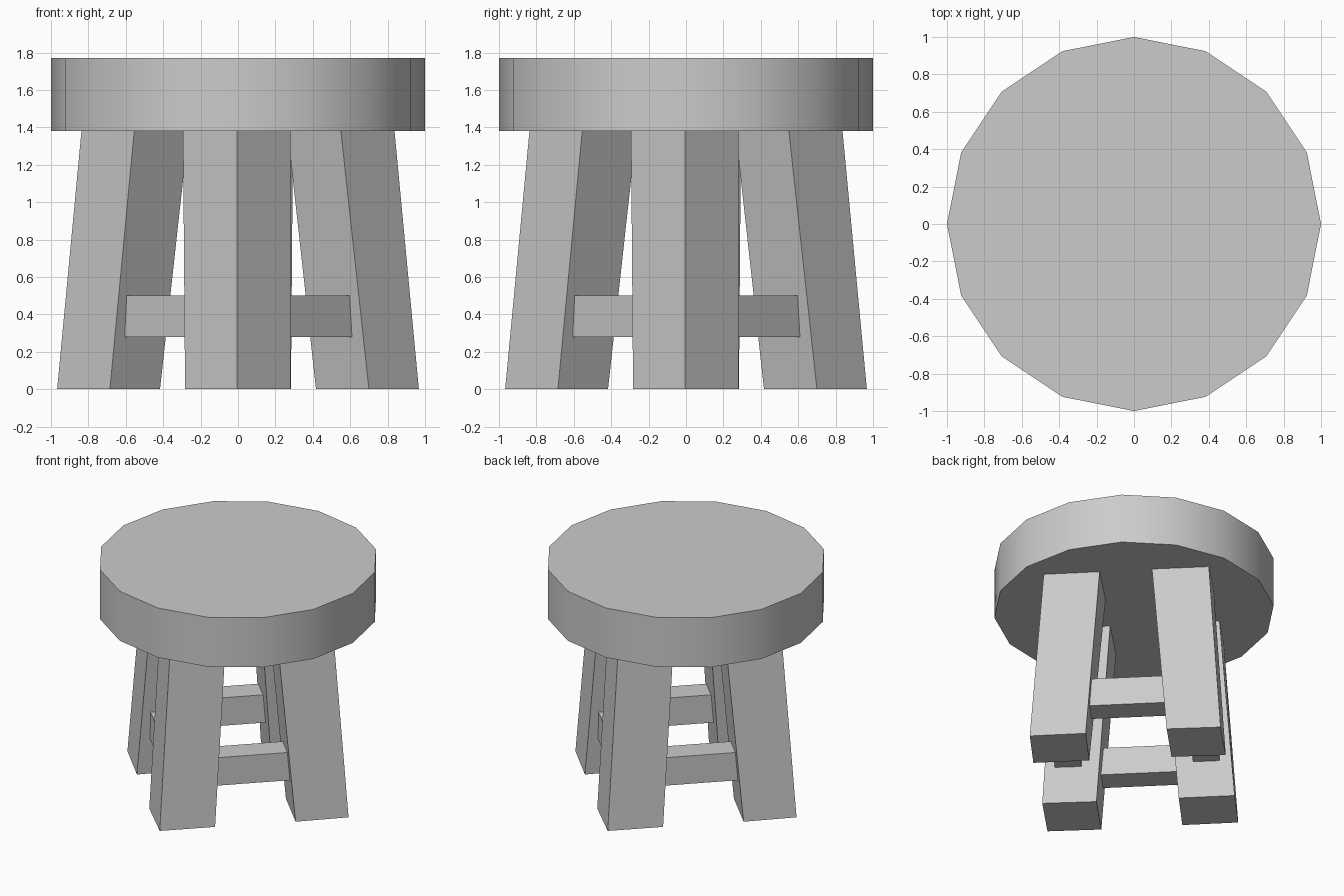
import bpy
import bmesh
import math
from mathutils import Matrix, Vector

cube = bpy.data.objects.get("Cube")
if cube:
    bpy.data.objects.remove(cube)

SEAT_BOTTOM, SEAT_TOP = 1.38, 1.77

grey = bpy.data.materials.new("plain grey")
grey.use_nodes = True
colour = (0.6, 0.6, 0.6, 1)
grey.diffuse_color = colour
grey.node_tree.nodes["Principled BSDF"].inputs["Base Color"].default_value = colour


def add_object(name, bm):
    bmesh.ops.recalc_face_normals(bm, faces=bm.faces[:])
    mesh = bpy.data.meshes.new(name)
    bm.to_mesh(mesh)
    bm.free()
    mesh.materials.append(grey)
    obj = bpy.data.objects.new(name, mesh)
    bpy.context.collection.objects.link(obj)
    return obj


def loft(bottom, top, z0, z1):
    """Closed prism between two matching horizontal outlines."""
    bm = bmesh.new()
    low = [bm.verts.new((x, y, z0)) for x, y in bottom]
    high = [bm.verts.new((x, y, z1)) for x, y in top]
    bm.faces.new(low)
    bm.faces.new(high)
    for i in range(len(low)):
        j = (i + 1) % len(low)
        bm.faces.new((low[i], low[j], high[j], high[i]))
    return bm


# Round seat: thick disc with sixteen sides, smooth rim and sharp borders
rim = [(math.cos(math.tau * i / 16), math.sin(math.tau * i / 16)) for i in range(16)]
seat = add_object("seat", loft(rim, rim, SEAT_BOTTOM, SEAT_TOP))
bpy.ops.object.select_all(action="DESELECT")
seat.select_set(True)
bpy.context.view_layer.objects.active = seat
bpy.ops.object.shade_smooth_by_angle(angle=math.radians(30))

# Splayed square leg on the left side, its corners turned outward
foot = [(0.967, -0.005), (0.685, 0.28), (0.417, 0.0), (0.70, -0.283)]
head = [(0.837, -0.005), (0.555, 0.28), (0.265, 0.0), (0.55, -0.294)]

# Stretcher between two neighbouring legs, set diagonally
rail = [(0.40, -0.45), (0.59, -0.45), (0.59, 0.45), (0.40, 0.45)]

sides = ("left", "back", "right", "front")
corners = ("back_left", "back_right", "front_right", "front_left")
for i in range(4):
    turn = Matrix.Rotation(i * math.pi / 2, 4, "Z")
    leg = loft(foot, head, 0, SEAT_BOTTOM)
    leg.transform(turn)
    add_object(sides[i] + "_leg", leg)

    bar = loft(rail, rail, 0.28, 0.50)
    bar.transform(turn @ Matrix.Rotation(math.pi / 4, 4, "Z"))
    add_object(corners[i] + "_stretcher", bar)
